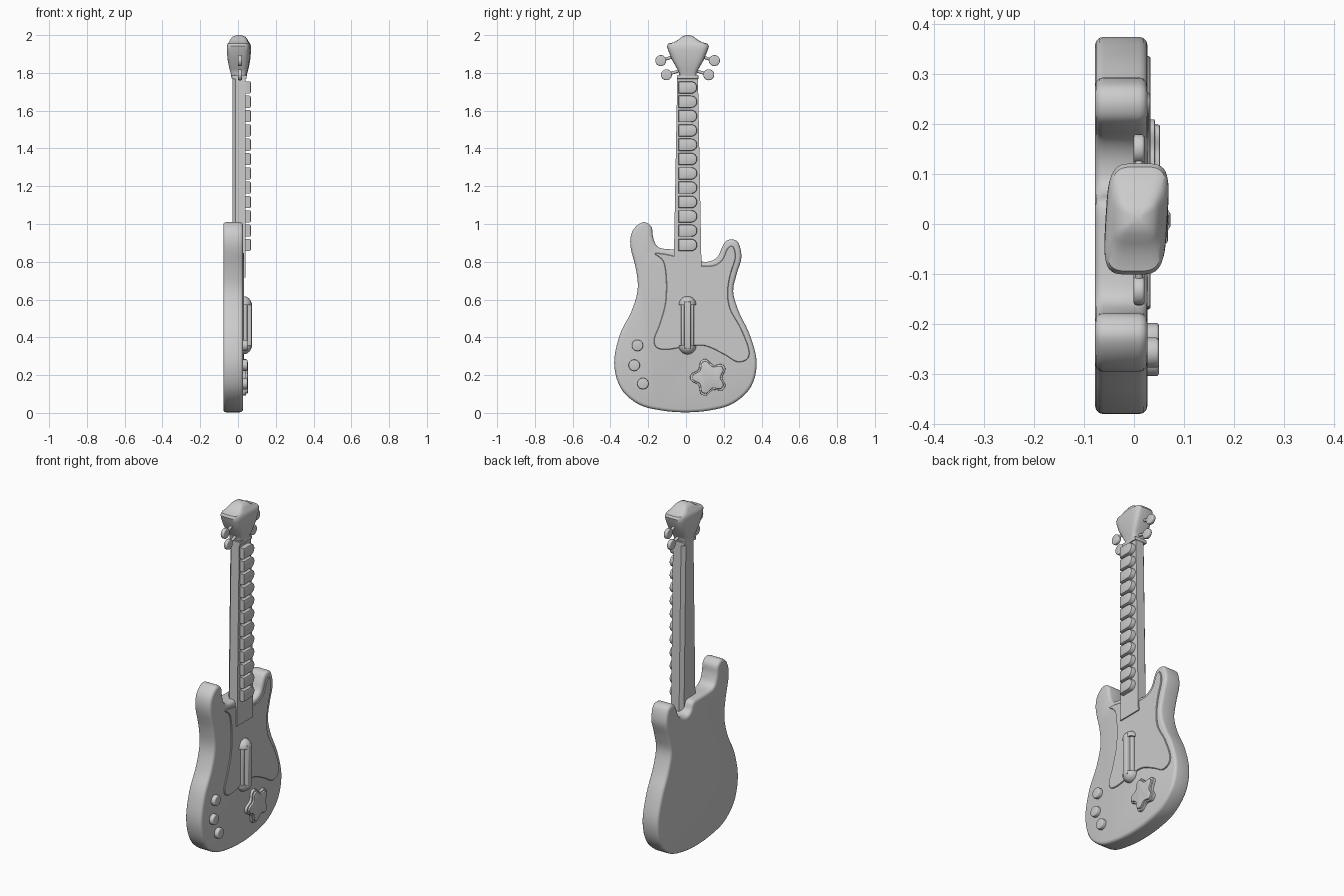
import bpy, bmesh, math
from mathutils import Vector, Matrix

if "Cube" in bpy.data.objects:
    bpy.data.objects.remove(bpy.data.objects["Cube"])


def finish(bm, name, angle=35):
    bmesh.ops.recalc_face_normals(bm, faces=bm.faces[:])
    me = bpy.data.meshes.new(name)
    bm.to_mesh(me)
    bm.free()
    ob = bpy.data.objects.new(name, me)
    bpy.context.collection.objects.link(ob)
    bpy.ops.object.select_all(action='DESELECT')
    ob.select_set(True)
    bpy.context.view_layer.objects.active = ob
    bpy.ops.object.shade_smooth_by_angle(angle=math.radians(angle))
    return ob


def spline(pts, steps=5):
    """Closed Catmull-Rom curve through (y, z) points."""
    p = [Vector(q) for q in pts]
    n, out = len(p), []
    for i in range(n):
        a, b, c, d = p[i - 1], p[i], p[(i + 1) % n], p[(i + 2) % n]
        for s in range(steps):
            t = s / steps
            out.append(0.5 * (2 * b + (c - a) * t + (2 * a - 5 * b + 4 * c - d) * t * t
                              + (3 * b - a - 3 * c + d) * t ** 3))
    return out


def slab(name, outline, x0, x1, bevel=0.0, both=False, segs=3):
    """Extrude a (y, z) outline along x and round its rims."""
    bm = bmesh.new()
    lo = [bm.verts.new((x0, y, z)) for y, z in outline]
    hi = [bm.verts.new((x1, y, z)) for y, z in outline]
    back, front = bm.faces.new(lo), bm.faces.new(hi)
    n = len(lo)
    for i in range(n):
        j = (i + 1) % n
        bm.faces.new((lo[i], lo[j], hi[j], hi[i]))
    bmesh.ops.recalc_face_normals(bm, faces=bm.faces[:])
    if bevel:
        rim = list(front.edges) + (list(back.edges) if both else [])
        bmesh.ops.bevel(bm, geom=rim, offset=bevel, segments=segs, profile=0.5,
                        affect='EDGES', clamp_overlap=False)
    return finish(bm, name)


def loft(name, rings, angle=35):
    bm = bmesh.new()
    rv = [[bm.verts.new(p) for p in r] for r in rings]
    n = len(rv[0])
    for a, b in zip(rv, rv[1:]):
        for i in range(n):
            bm.faces.new((a[i], a[(i + 1) % n], b[(i + 1) % n], b[i]))
    bm.faces.new(rv[0])
    bm.faces.new(rv[-1])
    return finish(bm, name, angle)


def circle(y, z, r, n=28):
    return [(y + r * math.cos(2 * math.pi * i / n), z + r * math.sin(2 * math.pi * i / n))
            for i in range(n)]


def rect(y0, y1, z0, z1):
    return [(y0, z0), (y1, z0), (y1, z1), (y0, z1)]


# Body with two horns
body = [(0, 0.003), (-.13, .013), (-.25, .045), (-.345, .13), (-.38, .265), (-.35, .415),
        (-.29, .535), (-.256, .65), (-.265, .76), (-.293, .875), (-.29, .945), (-.262, .99),
        (-.22, 1.01), (-.183, .985), (-.175, .935), (-.157, .888), (-.12, .869), (-.03, .865),
        (.04, .86), (.062, .82), (.09, .80), (.135, .805), (.17, .83), (.19, .875),
        (.213, .91), (.25, .918), (.28, .895), (.293, .82), (.267, .73), (.25, .64),
        (.28, .535), (.337, .415), (.374, .27), (.345, .14), (.25, .05), (.13, .014)]
slab("body", spline(body), -.078, .027, .017, both=True)

# Thin guard plate on the face
guard = [(-.165, .845), (-.12, .80), (-.105, .70), (-.11, .58), (-.14, .47), (-.17, .39),
         (-.155, .345), (-.1, .335), (0, .35), (.1, .355), (.2, .31), (.27, .27),
         (.325, .285), (.333, .34), (.29, .45), (.235, .55), (.222, .64), (.235, .73),
         (.262, .82), (.25, .88), (.22, .872), (.19, .81), (.14, .78), (.05, .785), (-.06, .83)]
slab("guard_plate", spline(guard), .02, .033, .003, segs=1)


# Tapered neck with chamfered back
def neck_ring(z, y0, y1):
    return [(.04, y0, z), (.04, y1, z), (-.012, y1, z), (-.03, y1 - .02, z),
            (-.03, y0 + .02, z), (-.012, y0, z)]


loft("neck", [neck_ring(.717, -.066, .083), neck_ring(1.79, -.046, .063)])

# Row of rounded fret keys
for k in range(12):
    zc = .889 + k * .0758
    r = .032
    key = [(-.04, zc + r), (-.04, zc - r)]
    key += [(.027 + r * math.cos(a), zc + r * math.sin(a))
            for a in (math.pi * (i / 12 - .5) for i in range(13))]
    slab(f"fret_key_{k + 1}", key, .03, .068, .007, segs=2)

# Headstock lofted from rounded-rectangle sections
stations = [(1.77, .046, .038), (1.80, .046, .043), (1.82, .056, .049), (1.87, .085, .058),
            (1.92, .105, .062), (1.942, .111, .061), (1.955, .104, .057), (1.962, .075, .052),
            (1.978, .048, .044), (1.991, .032, .034), (2.0, .010, .012)]
rings = []
for z, hy, hx in stations:
    ring = []
    for i in range(40):
        a = 2 * math.pi * i / 40
        c, s = math.cos(a), math.sin(a)
        y = math.copysign(abs(s) ** .45, s) * hy
        x = math.copysign(abs(c) ** .45, c) * hx
        ring.append((.005 + x + .06 * y, .01 + y, z))
    rings.append(ring)
loft("headstock", rings, 40)
slab("nut", rect(-.048, .066, 1.768, 1.787), -.034, .046, .004, both=True, segs=2)

# Four tuning pegs on short stems
for side, tag in ((-1, "left"), (1, "right")):
    for n, (dy, z) in enumerate(((.142, 1.865), (.112, 1.79))):
        y = .0085 + side * dy
        slab(f"tuner_{tag}_{n + 1}", circle(y, z, .029), -.001, .021, .006, both=True)
        a = Vector((.01, y, z))
        b = Vector((.01, .0085 + side * (dy - .08), z + .025))
        bm = bmesh.new()
        rot = (b - a).to_track_quat('Z', 'Y').to_matrix().to_4x4()
        bmesh.ops.create_cone(bm, cap_ends=True, segments=12, radius1=.008, radius2=.008,
                              depth=(b - a).length, matrix=Matrix.Translation((a + b) / 2) @ rot)
        finish(bm, f"tuner_stem_{tag}_{n + 1}")

# Strum bar: base, raised bar and domed ends
slab("strum_base", rect(-.026, .042, .34, .59), .02, .05, .008)
slab("strum_bar", rect(-.011, .027, .34, .59), .03, .073, .008)
for tag, z, d in (("top", .572, 1), ("bottom", .356, -1)):
    bm = bmesh.new()
    bmesh.ops.create_uvsphere(bm, u_segments=28, v_segments=16, radius=1,
                              matrix=Matrix.Translation((.028, .008, z))
                              @ Matrix.Diagonal((.045, .046, .046, 1)))
    cut = bmesh.ops.bisect_plane(bm, geom=bm.verts[:] + bm.edges[:] + bm.faces[:],
                                 plane_co=(0, 0, z - d * .002), plane_no=(0, 0, -d), clear_outer=True)
    bmesh.ops.holes_fill(bm, edges=[e for e in bm.edges if e.is_boundary])
    finish(bm, f"strum_end_{tag}")

# Control buttons
for n, (y, z) in enumerate(((-.257, .357), (-.274, .252), (-.228, .155))):
    slab(f"button_{n + 1}", circle(y, z, .03), .02, .05, .006)


# Star pad in two tiers
def star(r_out, r_in):
    pts = []
    for i in range(5):
        a = math.pi + i * 2 * math.pi / 5
        for da, r in ((-.17, r_out * .97), (.17, r_out * .97), (math.pi / 5, r_in)):
            pts.append((.122 + r * math.cos(a + da), .188 + r * math.sin(a + da)))
    return spline(pts, 4)


slab("star_base", star(.1, .07), .02, .042, .003, segs=2)
slab("star_pad", star(.088, .06), .03, .052, .004, segs=2)
